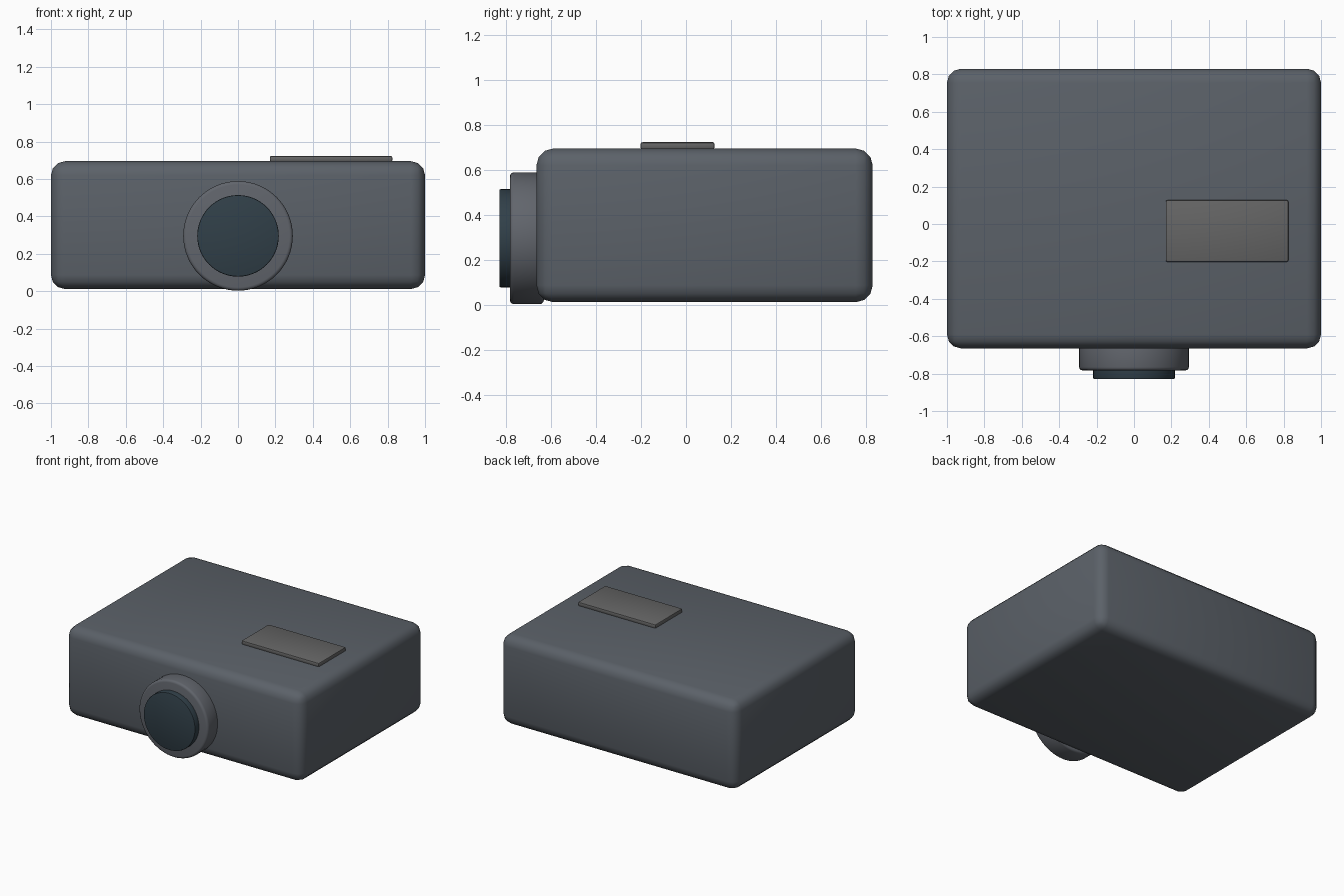
import bpy, math

if "Cube" in bpy.data.objects:
    bpy.data.objects.remove(bpy.data.objects["Cube"])


def finish(ob, name, color, bevel, segments):
    ob.name = name
    mat = bpy.data.materials.new(name + "_colour")
    mat.diffuse_color = (*color, 1)
    mat.use_nodes = True
    mat.node_tree.nodes["Principled BSDF"].inputs["Base Color"].default_value = mat.diffuse_color
    ob.data.materials.append(mat)
    mod = ob.modifiers.new("rounded_edges", 'BEVEL')
    mod.width = bevel
    mod.segments = segments
    mod.limit_method = 'ANGLE'
    mod.angle_limit = math.radians(40)
    bpy.ops.object.modifier_apply(modifier=mod.name)
    bpy.ops.object.shade_smooth_by_angle(angle=math.radians(40))
    return ob


def box(name, lo, hi, color, bevel, segments):
    bpy.ops.mesh.primitive_cube_add(size=1, location=[(a + b) / 2 for a, b in zip(lo, hi)])
    ob = bpy.context.object
    ob.scale = [b - a for a, b in zip(lo, hi)]
    bpy.ops.object.transform_apply(location=False, rotation=False, scale=True)
    return finish(ob, name, color, bevel, segments)


def disc(name, radius, front, back, color, bevel, segments):
    bpy.ops.mesh.primitive_cylinder_add(vertices=64, radius=radius, depth=back - front,
                                        location=(0, (front + back) / 2, 0.296),
                                        rotation=(math.pi / 2, 0, 0))
    return finish(bpy.context.object, name, color, bevel, segments)


# Main housing with softly rounded edges
box("housing", (-1, -0.665, 0.012), (1, 0.83, 0.695), (0.105, 0.12, 0.14), 0.075, 3)

# Lens barrel and glass on the front
disc("lens_barrel", 0.293, -0.783, -0.632, (0.12, 0.13, 0.15), 0.018, 3)
disc("lens_glass", 0.218, -0.83, -0.74, (0.03, 0.05, 0.065), 0.006, 2)

# Raised control panel on top
box("control_panel", (0.17, -0.202, 0.692), (0.825, 0.127, 0.723), (0.13, 0.13, 0.13), 0.008, 2)
